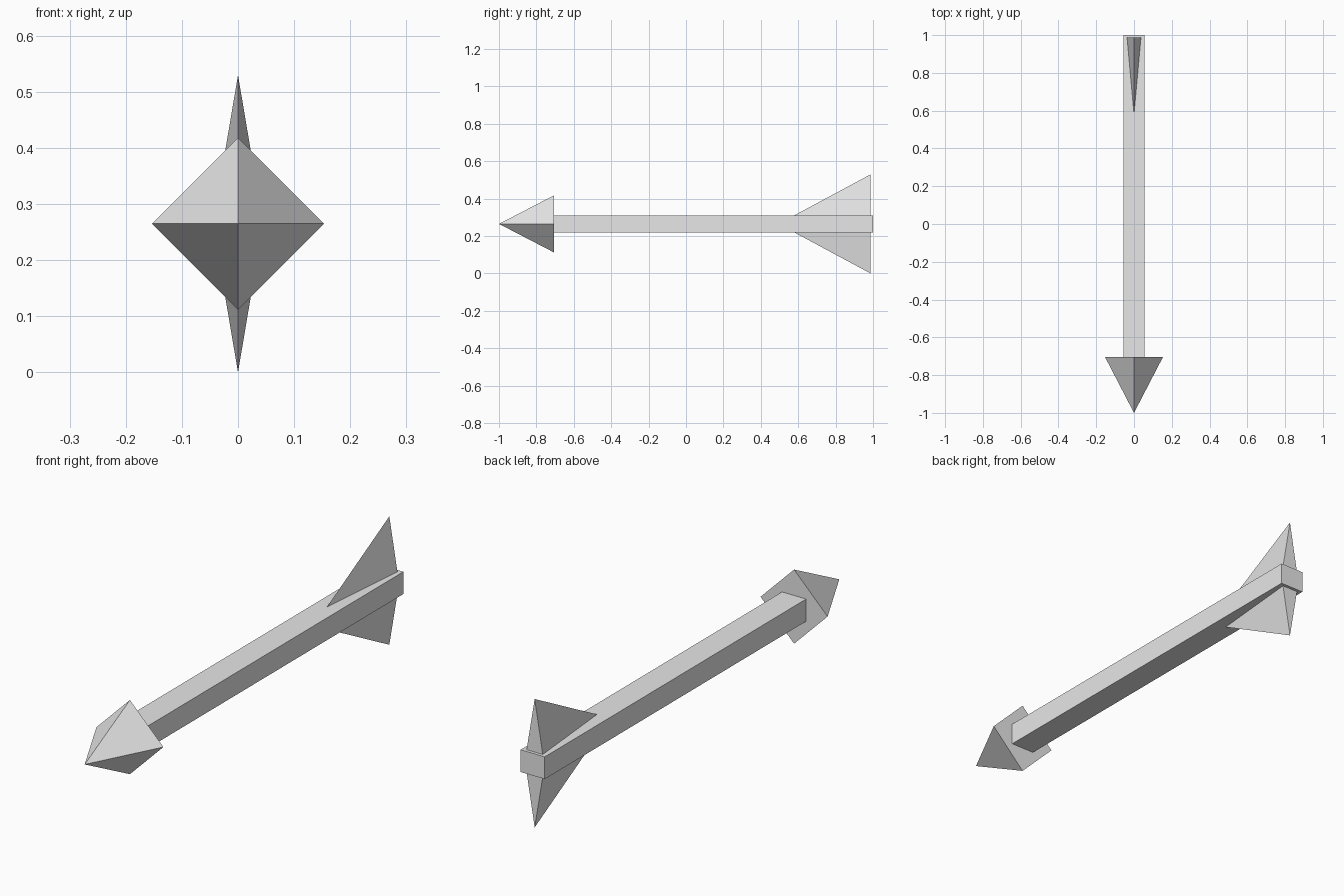
import bpy

AXIS_Z = 0.265
SHAFT_W, SHAFT_H = 0.055, 0.046
HEAD_R = 0.153
HEAD_BASE_Y = -0.705

if "Cube" in bpy.data.objects:
    bpy.data.objects.remove(bpy.data.objects["Cube"], do_unlink=True)

grey = bpy.data.materials.new("plain grey")
grey.use_nodes = True
colour = (0.8, 0.8, 0.8, 1)
grey.diffuse_color = colour
grey.node_tree.nodes["Principled BSDF"].inputs["Base Color"].default_value = colour


def add_part(name, verts, faces):
    mesh = bpy.data.meshes.new(name)
    mesh.from_pydata(verts, [], faces)
    mesh.materials.append(grey)
    part = bpy.data.objects.new(name, mesh)
    bpy.context.collection.objects.link(part)
    # Make all normals point outwards
    bpy.context.view_layer.objects.active = part
    part.select_set(True)
    bpy.ops.object.mode_set(mode='EDIT')
    bpy.ops.mesh.select_all(action='SELECT')
    bpy.ops.mesh.normals_make_consistent(inside=False)
    bpy.ops.object.mode_set(mode='OBJECT')
    part.select_set(False)
    return part


# Long square-section shaft
section = [(-1, -1), (1, -1), (1, 1), (-1, 1)]
shaft = [(sx * SHAFT_W, y, AXIS_Z + sz * SHAFT_H)
         for y in (HEAD_BASE_Y, 1) for sx, sz in section]
sides = [(i, (i + 1) % 4, (i + 1) % 4 + 4, i + 4) for i in range(4)]
add_part("shaft", shaft, sides + [(3, 2, 1, 0), (4, 5, 6, 7)])

# Four-sided pointed head
diamond = [(-1, 0), (0, -1), (1, 0), (0, 1)]
head = [(sx * HEAD_R, HEAD_BASE_Y, AXIS_Z + sz * HEAD_R) for sx, sz in diamond]
head.append((0, -1, AXIS_Z))
add_part("head", head, [(i, (i + 1) % 4, 4) for i in range(4)] + [(3, 2, 1, 0)])

# Wedge fins, rooted slightly inside the shaft
BACK_Y, SINK = 0.987, 0.02
rise = AXIS_Z - SHAFT_H
grow = (rise + SINK) / rise
for name, side in (("upper_fin", 1), ("lower_fin", -1)):
    root = AXIS_Z + side * (SHAFT_H - SINK)
    half = 0.037 * grow
    fin = [(-half, BACK_Y, root), (half, BACK_Y, root),
           (0, BACK_Y - 0.407 * grow, root), (0, BACK_Y, AXIS_Z + side * AXIS_Z)]
    add_part(name, fin, [(0, 1, 2), (0, 1, 3), (1, 2, 3), (2, 0, 3)])
